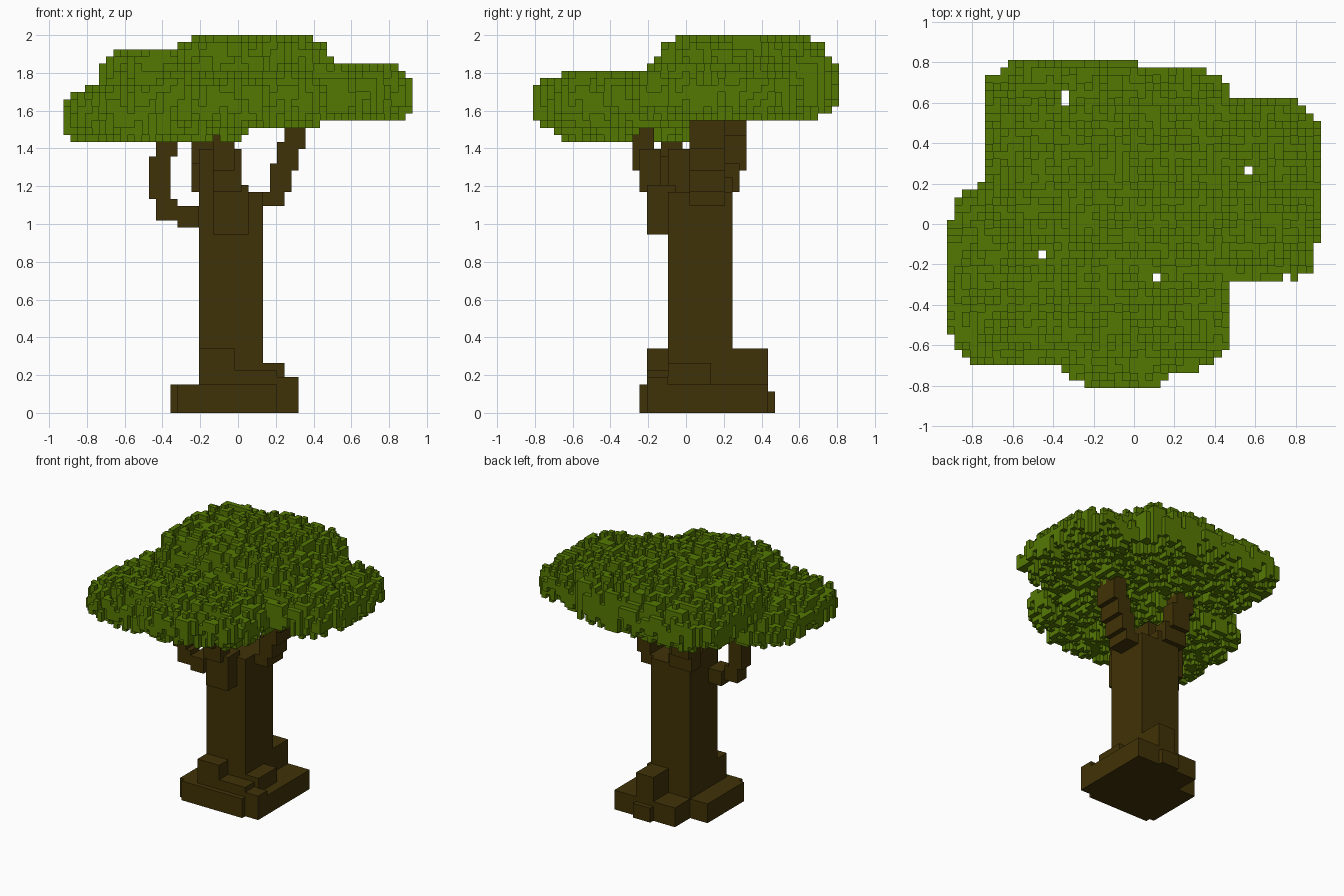
import bpy
import bmesh
import random

random.seed(4)
V = 2 / 53            # edge of one building cube
CX, CY = 24.5, 21.5   # grid centre, in cubes

if "Cube" in bpy.data.objects:
    bpy.data.objects.remove(bpy.data.objects["Cube"], do_unlink=True)


def make_material(name, color):
    mat = bpy.data.materials.new(name)
    mat.use_nodes = True
    mat.diffuse_color = color
    bsdf = mat.node_tree.nodes["Principled BSDF"]
    bsdf.inputs["Base Color"].default_value = color
    bsdf.inputs["Roughness"].default_value = 1
    return mat


bark = make_material("bark brown", (0.051, 0.032, 0.002, 1))
leaf = make_material("leaf green", (0.09, 0.19, 0.001, 1))


def to_world(i, j, k):
    return ((i - CX) * V, (j - CY) * V, k * V)


def finish(name, bm, mat):
    mesh = bpy.data.meshes.new(name)
    bm.to_mesh(mesh)
    bm.free()
    mesh.materials.append(mat)
    obj = bpy.data.objects.new(name, mesh)
    bpy.context.collection.objects.link(obj)
    return obj


def make_blocks(name, blocks):
    """Blocks are grid ranges: x from, x to, y from, y to, z from, z to."""
    bm = bmesh.new()
    for x0, x1, y0, y1, z0, z1 in blocks:
        cube = bmesh.ops.create_cube(bm, size=1)
        for v in cube["verts"]:
            v.co = to_world(x1 if v.co.x > 0 else x0,
                            y1 if v.co.y > 0 else y0,
                            z1 if v.co.z > 0 else z0)
    return finish(name, bm, bark)


# Trunk and stepped roots
make_blocks("trunk", [(19, 28, 19, 28, 0, 31)])
make_blocks("roots", [
    (15, 28, 16, 28, 0, 4), (16, 30, 15, 19, 0, 4),
    (28, 33, 16, 19, 0, 5), (28, 33, 19, 33, 0, 4),
    (19, 24, 28, 33, 0, 4), (24, 28, 28, 34, 0, 3),
    (19, 24, 16, 19, 0, 9), (24, 30, 16, 19, 0, 6),
    (28, 31, 19, 25, 0, 7), (24, 28, 28, 33, 0, 9),
])

# Branches climbing in steps
make_blocks("right_branch", [
    (16, 19, 18, 22, 26, 29), (13, 16, 18, 21, 27, 30),
    (12, 15, 18, 21, 30, 36), (13, 16, 18, 21, 36, 39),
    (14, 17, 17, 20, 38, 42),
])
make_blocks("left_branch", [
    (28, 31, 22, 27, 29, 31), (29, 32, 22, 27, 31, 35),
    (30, 33, 22, 27, 34, 38), (31, 34, 22, 27, 37, 42),
])
make_blocks("front_branch", [
    (21, 26, 16, 20, 25, 32), (21, 25, 15, 18, 31, 37),
    (21, 24, 14, 17, 34, 41),
])
make_blocks("back_branch", [
    (19, 24, 24, 28, 29, 33), (18, 23, 26, 29, 31, 35),
    (18, 22, 27, 30, 34, 39), (17, 21, 27, 30, 38, 42),
])
make_blocks("trunk_crown", [(19, 23, 19, 24, 28, 37)])

# Leaf lobes as grid ranges, in the same order as the blocks
lobes = [
    (0, 26, 3, 27, 38, 46),
    (12, 37, 2, 27, 40, 48),
    (16, 30, 0, 14, 40, 47),
    (15, 38, 17, 42, 41, 53),
    (5, 28, 20, 43, 42, 51),
    (26, 49, 14, 38, 41, 49),
]
gaps = {(15, 38), (15, 37), (39, 28), (12, 17), (27, 14)}


def lobe_span(lobe, i, j, ragged, cut_top, cut_base):
    """Heights filled by one lobe over one grid cell."""
    x0, x1, y0, y1, z0, z1 = lobe
    u = abs(2 * (i + 0.5 - x0) / (x1 - x0) - 1)
    w = abs(2 * (j + 0.5 - y0) / (y1 - y0) - 1)
    if max(u, w) > 1 or u ** 5 + w ** 5 > ragged:
        return range(0)
    swell = max(0.05, 1 - u ** 5 - w ** 5)
    middle = z0 + 0.4 * (z1 - z0)
    top = round(middle + (z1 - middle) * swell ** 0.27) - cut_top
    base = round(middle - (middle - z0) * swell ** 0.2) + cut_base
    return range(base, max(top, base + 2))


# Fill the canopy column by column with uneven tops and undersides
filled = set()
for i in range(49):
    for j in range(43):
        if (i, j) in gaps:
            continue
        ragged = random.uniform(0.85, 1.2)
        cut_top = random.choice((0, 0, 1, 1, 2, 3))
        cut_base = random.choice((0, 0, 1, 1, 2, 3))
        for lobe in lobes:
            for k in lobe_span(lobe, i, j, ragged, cut_top, cut_base):
                filled.add((i, j, k))

# Skin the canopy with only its exposed cube faces
bm = bmesh.new()
corners = {}


def corner(p):
    if p not in corners:
        corners[p] = bm.verts.new(to_world(*p))
    return corners[p]


for cell in sorted(filled):
    for axis in range(3):
        a, b = (axis + 1) % 3, (axis + 2) % 3
        for side in (0, 1):
            near = list(cell)
            near[axis] += 2 * side - 1
            if tuple(near) in filled:
                continue
            ring = []
            for da, db in ((0, 0), (1, 0), (1, 1), (0, 1)):
                p = list(cell)
                p[axis] += side
                p[a] += da
                p[b] += db
                ring.append(corner(tuple(p)))
            bm.faces.new(ring if side else ring[::-1])
finish("leaf_canopy", bm, leaf)
